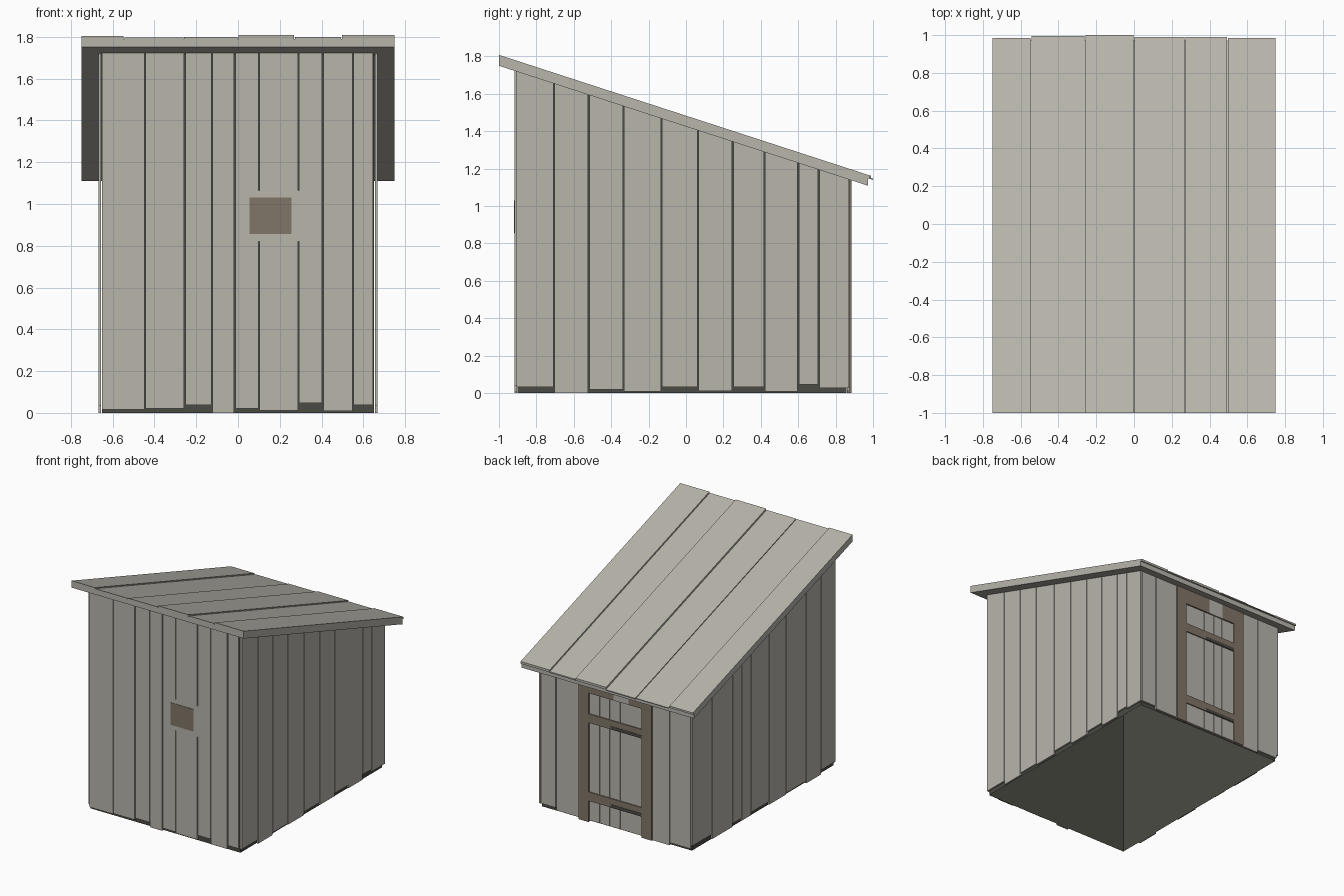
import bpy
import bmesh

cube = bpy.data.objects.get("Cube")
if cube:
    bpy.data.objects.remove(cube, do_unlink=True)


def material(name, rgb):
    m = bpy.data.materials.new(name)
    m.use_nodes = True
    m.diffuse_color = (*rgb, 1)
    m.node_tree.nodes["Principled BSDF"].inputs["Base Color"].default_value = (*rgb, 1)
    return m


GREY = material("weathered_grey_wood", (0.48, 0.46, 0.41))
DARK = material("dark_lining", (0.07, 0.069, 0.058))
BROWN = material("brown_wood", (0.222, 0.182, 0.138))

SIDE, CORE_X = 0.668, 0.655
FRONT, CORE_F = -0.917, -0.903
BACK, CORE_B = 0.874, 0.86
PROUD = BACK + 0.011
INSET = 0.003        # lining sits just behind the boards


def eave(y, lift=0.0):
    """Height of the sloping roof underside at depth y."""
    return 1.75 - 0.325 * (y + 1) + lift


def boards(name, boxes, mat, closed=True):
    """One object from boxes (x0, x1, y0, y1, bottom, top); each end is a height or a function of y."""
    bm = bmesh.new()
    for x0, x1, y0, y1, bottom, top in boxes:
        v = []
        for end in (bottom, top):
            for x, y in ((x0, y0), (x1, y0), (x1, y1), (x0, y1)):
                v.append(bm.verts.new((x, y, end(y) if callable(end) else end)))
        if closed:
            bm.faces.new(v[3::-1])
            bm.faces.new(v[4:])
        for i in range(4):
            j = (i + 1) % 4
            bm.faces.new((v[i], v[j], v[j + 4], v[i + 4]))
    mesh = bpy.data.meshes.new(name)
    bm.to_mesh(mesh)
    bm.free()
    mesh.materials.append(mat)
    ob = bpy.data.objects.new(name, mesh)
    bpy.context.collection.objects.link(ob)


def spans(edges, gap=0.003):
    """Neighbouring pairs of edges, each narrowed by half a slit."""
    return [(a + gap, b - gap) for a, b in zip(edges, edges[1:])]


# Dark lining behind the boards, open underneath
boards("wall_lining", [(INSET - CORE_X, CORE_X - INSET, CORE_F + INSET, CORE_B - INSET, 0, eave)],
       DARK, closed=False)

# Front wall
cuts = [-0.655, -0.445, -0.255, -0.125, -0.015, 0.1, 0.29, 0.405, 0.55, 0.65]
feet = [0.017, 0.022, 0.037, 0.0, 0.022, 0.012, 0.047, 0.008, 0.037]
boards("front_wall_boards",
       [(a, b, FRONT, CORE_F, z, eave) for (a, b), z in zip(spans(cuts), feet)], GREY)
boards("window_backing",
       [(x - 0.003, x + 0.003, FRONT, CORE_F, 0.82, 1.065) for x in (0.1, 0.29)], GREY)
boards("window_shutter", [(0.055, 0.255, FRONT - 0.003, FRONT, 0.855, 1.03)], BROWN)

# Side walls
right_cuts = [-0.91, -0.705, -0.52, -0.335, -0.13, 0.065, 0.25, 0.42, 0.6, 0.71, 0.875]
left_cuts = [-0.91, -0.73, -0.54, -0.29, -0.08, 0.14, 0.26, 0.37, 0.63, 0.875]
side_feet = [0.033, 0.0, 0.018, 0.008, 0.033, 0.012, 0.033, 0.008, 0.047, 0.028]
for name, cuts, x0, x1 in (("right_side_boards", right_cuts, CORE_X, SIDE),
                           ("left_side_boards", left_cuts, -SIDE, -CORE_X)):
    boards(name, [(x0, x1, a, b, z, eave)
                  for (a, b), z in zip(spans(cuts), side_feet)], GREY)

# Back wall on both sides of the door
back = spans([-0.655, -0.47, -0.31]) + spans([0.31, 0.52, 0.655])
boards("back_wall_boards",
       [(a, b, CORE_B, BACK, z, eave) for (a, b), z in zip(back, [0.02, 0.0, 0.01, 0.03])], GREY)

# Door with posts, lintel and rails
door = spans([-0.235, -0.12, -0.04, 0.05, 0.14, 0.235], 0.002)
boards("door_boards", [(a, b, CORE_B, BACK, 0.01, eave) for a, b in door], GREY)
boards("door_posts",
       [(a, a + 0.088, CORE_B, PROUD, 0, eave) for a in (-0.32, 0.23)], BROWN)
boards("door_lintel",
       [(a, b, CORE_B, PROUD, 1.015, eave) for a, b in ((-0.232, -0.12), (0.01, 0.23))], BROWN)
boards("door_top_board", [(-0.12, 0.01, CORE_B, PROUD, 1.015, eave)], GREY)
rails = [(0.165, 0.235), (0.78, 0.85)]
boards("door_rails",
       [(-0.232, 0.23, CORE_B, PROUD - 0.003, a, b) for a, b in rails], BROWN)
boards("rail_slots",
       [(-0.232, 0.04, BACK, PROUD - 0.001, a, a + 0.025) for a, b in rails], DARK)

# Roof slab
boards("roof_slab", [(-0.75, 0.75, -1, 0.972, eave, lambda y: eave(y, 0.04))], GREY)

# Roof boards with uneven ends and thickness
cuts = [-0.752, -0.545, -0.26, 0.0, 0.27, 0.495, 0.752]
ends = [0.985, 0.995, 1.0, 0.99, 0.99, 0.985]
lifts = [0.054, 0.046, 0.048, 0.058, 0.05, 0.058]
boards("roof_boards",
       [(a, b, -1, e, lambda y: eave(y, 0.04), lambda y, t=t: eave(y, t))
        for (a, b), e, t in zip(spans(cuts, 0.002), ends, lifts)], GREY)
